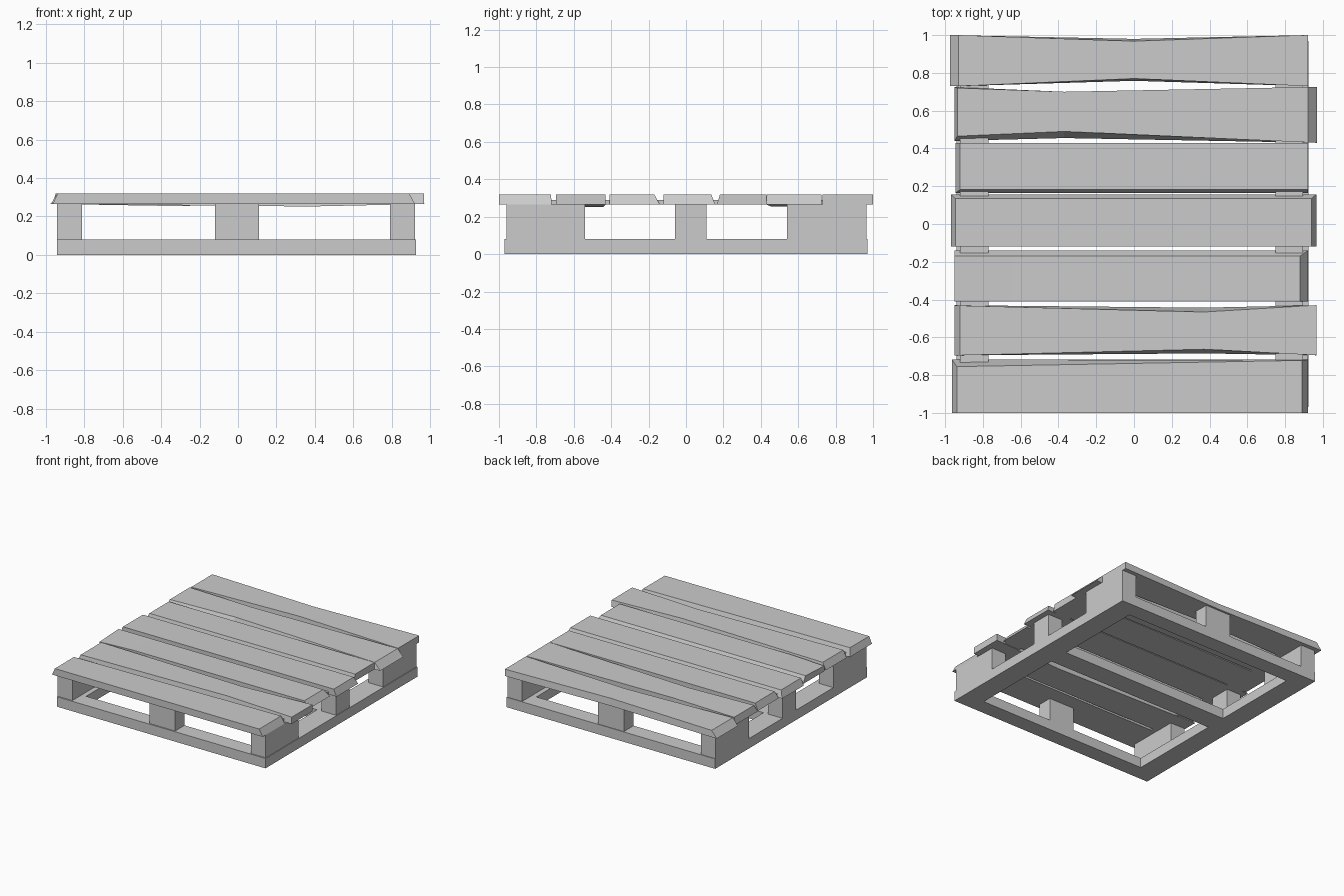
import bpy, bmesh

if "Cube" in bpy.data.objects:
    bpy.data.objects.remove(bpy.data.objects["Cube"])

TOP, UNDER, BASE = 0.32, 0.265, 0.08


def make(name, verts, faces):
    bm = bmesh.new()
    vs = [bm.verts.new(v) for v in verts]
    for f in faces:
        bm.faces.new([vs[i] for i in f])
    bmesh.ops.recalc_face_normals(bm, faces=bm.faces)
    me = bpy.data.meshes.new(name)
    bm.to_mesh(me)
    bm.free()
    ob = bpy.data.objects.new(name, me)
    bpy.context.collection.objects.link(ob)
    return ob


def loft(name, sections):
    """Skin four-point sections into a closed bar."""
    verts = [p for s in sections for p in s]
    n = len(sections)
    faces = [(0, 1, 2, 3), tuple(range(4 * n - 4, 4 * n))]
    for k in range(n - 1):
        for i in range(4):
            j = (i + 1) % 4
            faces.append((4*k + i, 4*k + j, 4*k + 4 + j, 4*k + 4 + i))
    return make(name, verts, faces)


def box(name, x0, x1, y0, y1, z0, z1):
    return loft(name, [[(x, y0, z0), (x, y1, z0), (x, y1, z1), (x, y0, z1)]
                       for x in (x0, x1)])


def plank(name, *stations):
    """Station: x top, x bottom, front/back y of the top, front/back y of the
    underside, then optional sag and front top corner drop."""
    secs = []
    for xt, xb, ft, bt, fb, bb, *rest in stations:
        sag, drop = (rest + [0, 0])[:2]
        secs.append([(xb, fb, UNDER - sag), (xb, bb, UNDER - sag),
                     (xt, bt, TOP), (xt, ft, TOP - drop)])
    return loft(name, secs)


# Bottom frame
box("base_left", -0.94, -0.77, -0.97, 0.97, 0, BASE)
box("base_right", 0.75, 0.925, -0.97, 0.97, 0, BASE)
for name, y0, y1 in (("front", -0.97, -0.84), ("middle", -0.06, 0.11), ("back", 0.84, 0.97)):
    box("base_" + name, -0.77, 0.75, y0, y1, 0, BASE)

# Spacer blocks
for side, x0, x1 in (("left", -0.94, -0.81), ("right", 0.79, 0.92)):
    for pos, y0, y1 in (("front", -0.96, -0.54), ("middle", -0.06, 0.11), ("back", 0.54, 0.965)):
        box(f"block_{side}_{pos}", x0, x1, y0, y1, BASE, UNDER)
for pos, y0, y1 in (("front", -0.96, -0.84), ("back", 0.845, 0.965)):
    box("block_centre_" + pos, -0.12, 0.11, y0, y1, BASE, UNDER)

# Small fillers between the deck boards
for i, y in enumerate((0.73, 0.44, 0.17, -0.135, -0.415, -0.71)):
    box(f"filler_left_{i}", -0.92, -0.77, y - 0.025, y + 0.025, UNDER, 0.288)
    box(f"filler_right_{i}", 0.75, 0.895, y - 0.025, y + 0.025, UNDER, 0.288)

# Worn deck boards, back to front
plank("deck_board_1", (-0.93, -0.975, 0.73, 1.0, 0.73, 1.0),
      (0, 0, 0.77, 0.968, 0.758, 0.98), (0.92, 0.92, 0.73, 1.0, 0.73, 1.0))
plank("deck_board_2", (-0.935, -0.95, 0.465, 0.72, 0.44, 0.725),
      (-0.37, -0.37, 0.49, 0.70, 0.455, 0.70, 0.01),
      (0.92, 0.97, 0.432, 0.725, 0.43, 0.725))
plank("deck_board_3", (-0.92, -0.945, 0.182, 0.43, 0.165, 0.43),
      (0.92, 0.92, 0.182, 0.43, 0.165, 0.43))
plank("deck_board_4", (-0.945, -0.97, -0.12, 0.135, -0.12, 0.157),
      (0.94, 0.965, -0.12, 0.135, -0.12, 0.157))
plank("deck_board_5", (-0.95, -0.95, -0.41, -0.17, -0.41, -0.14, 0, 0.012),
      (-0.65, -0.65, -0.41, -0.17, -0.41, -0.14),
      (0.88, 0.92, -0.41, -0.17, -0.41, -0.14))
plank("deck_board_6", (-0.92, -0.95, -0.695, -0.432, -0.695, -0.43),
      (0.37, 0.37, -0.663, -0.466, -0.685, -0.443, 0.013),
      (0.967, 0.967, -0.695, -0.43, -0.695, -0.43))
plank("deck_board_7", (-0.938, -0.963, -1.0, -0.755, -1.0, -0.718),
      (0.89, 0.92, -1.0, -0.722, -1.0, -0.718))
